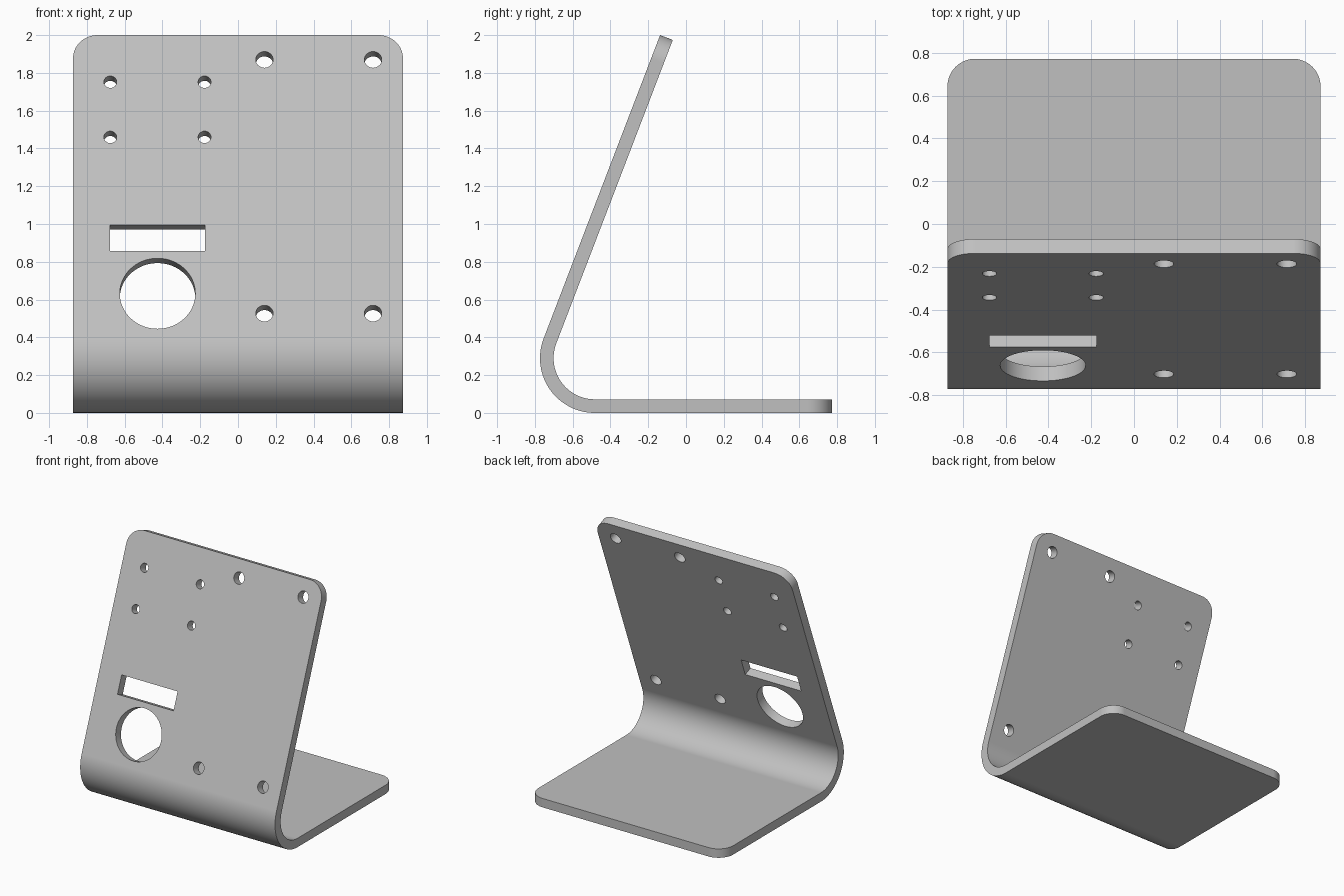
import bpy, bmesh
from math import radians, sin, cos, pi
from mathutils import Vector, Matrix

if "Cube" in bpy.data.objects:
    bpy.data.objects.remove(bpy.data.objects["Cube"])

HALF_W, BACK, THICK = 0.873, 0.773, 0.072
BEND_R, LEAN, CORNER_R = 0.29, radians(21), 0.13
BEND_Y = BEND_R - BACK
UP = Vector((0, sin(LEAN), cos(LEAN)))        # along the leaning panel
OUT = Vector((0, -cos(LEAN), sin(LEAN)))      # out of its front face
TANGENT = Vector((0, BEND_Y, BEND_R)) + OUT * BEND_R
TOP = TANGENT + UP * ((2 - TANGENT.z) / UP.z)

grey = bpy.data.materials.new("bracket_grey")
grey.use_nodes = True
colour = (0.53, 0.53, 0.53, 1)
grey.diffuse_color = colour
grey.node_tree.nodes["Principled BSDF"].inputs["Base Color"].default_value = colour


def make_object(name, bm):
    bmesh.ops.recalc_face_normals(bm, faces=bm.faces)
    mesh = bpy.data.meshes.new(name)
    bm.to_mesh(mesh)
    bm.free()
    mesh.materials.append(grey)
    obj = bpy.data.objects.new(name, mesh)
    bpy.context.collection.objects.link(obj)
    return obj


def arc(radius, steps=40):
    sweep = pi / 2 + LEAN
    return [Vector((0, BEND_Y - radius * sin(sweep * i / steps),
                    BEND_R - radius * cos(sweep * i / steps))) for i in range(steps + 1)]


# Bent sheet: side profile extruded across the width
outer = [Vector((0, BACK, 0))] + arc(BEND_R) + [TOP]
inner = [Vector((0, BACK, THICK))] + arc(BEND_R - THICK) + [TOP - OUT * THICK]
bm = bmesh.new()
profile = bm.faces.new([bm.verts.new(p - Vector((HALF_W, 0, 0))) for p in outer + inner[::-1]])
extruded = bmesh.ops.extrude_face_region(bm, geom=[profile])["geom"]
bmesh.ops.translate(bm, vec=(2 * HALF_W, 0, 0),
                    verts=[g for g in extruded if isinstance(g, bmesh.types.BMVert)])

# Round the four free corners
ends = [(outer[0], inner[0]), (outer[-1], inner[-1])]
corners = [e for e in bm.edges if abs(e.verts[0].co.x - e.verts[1].co.x) < 1e-5
           and any((sum((v.co for v in e.verts), Vector()) / 2 - (a + b) / 2).yz.length < 1e-4
                   for a, b in ends)]
bmesh.ops.bevel(bm, geom=corners, offset=CORNER_R, segments=14, profile=0.5, affect='EDGES')
bracket = make_object("bent_bracket", bm)


def panel_matrix(x, z):
    """Frame on the front face of the panel, with local z pointing out."""
    origin = TANGENT + UP * ((z - TANGENT.z) / UP.z)
    origin.x = x
    turn = Matrix((Vector((1, 0, 0)), UP, OUT)).transposed()
    return Matrix.Translation(origin) @ turn.to_4x4()


# Cutters for the holes and the slot
cutters = bmesh.new()


def drill(x, z, radius, segments):
    bmesh.ops.create_cone(cutters, cap_ends=True, segments=segments, radius1=radius,
                          radius2=radius, depth=0.3, matrix=panel_matrix(x, z))


drill(-0.426, 0.632, 0.2, 64)
for x in (-0.676, -0.177):
    for z in (1.46, 1.752):
        drill(x, z, 0.034, 32)
for x in (0.14, 0.715):
    for z in (0.527, 1.87):
        drill(x, z, 0.046, 32)
bmesh.ops.create_cube(cutters, size=1, matrix=panel_matrix(-0.426, 0.927)
                      @ Matrix.Diagonal((0.502, 0.147, 0.3, 1)))
cutter = make_object("hole_cutter", cutters)
cutter.hide_render = True
cutter.hide_viewport = True

cut = bracket.modifiers.new("Holes", 'BOOLEAN')
cut.operation = 'DIFFERENCE'
cut.solver = 'EXACT'
cut.object = cutter

# Bake the cuts, then shade the bend and hole walls smooth
bpy.context.view_layer.objects.active = bracket
bracket.select_set(True)
bpy.ops.object.modifier_apply(modifier=cut.name)
bpy.data.objects.remove(cutter)
bpy.ops.object.shade_smooth_by_angle(angle=radians(25))
weighted = bracket.modifiers.new("Flat panels", 'WEIGHTED_NORMAL')
weighted.keep_sharp = True
